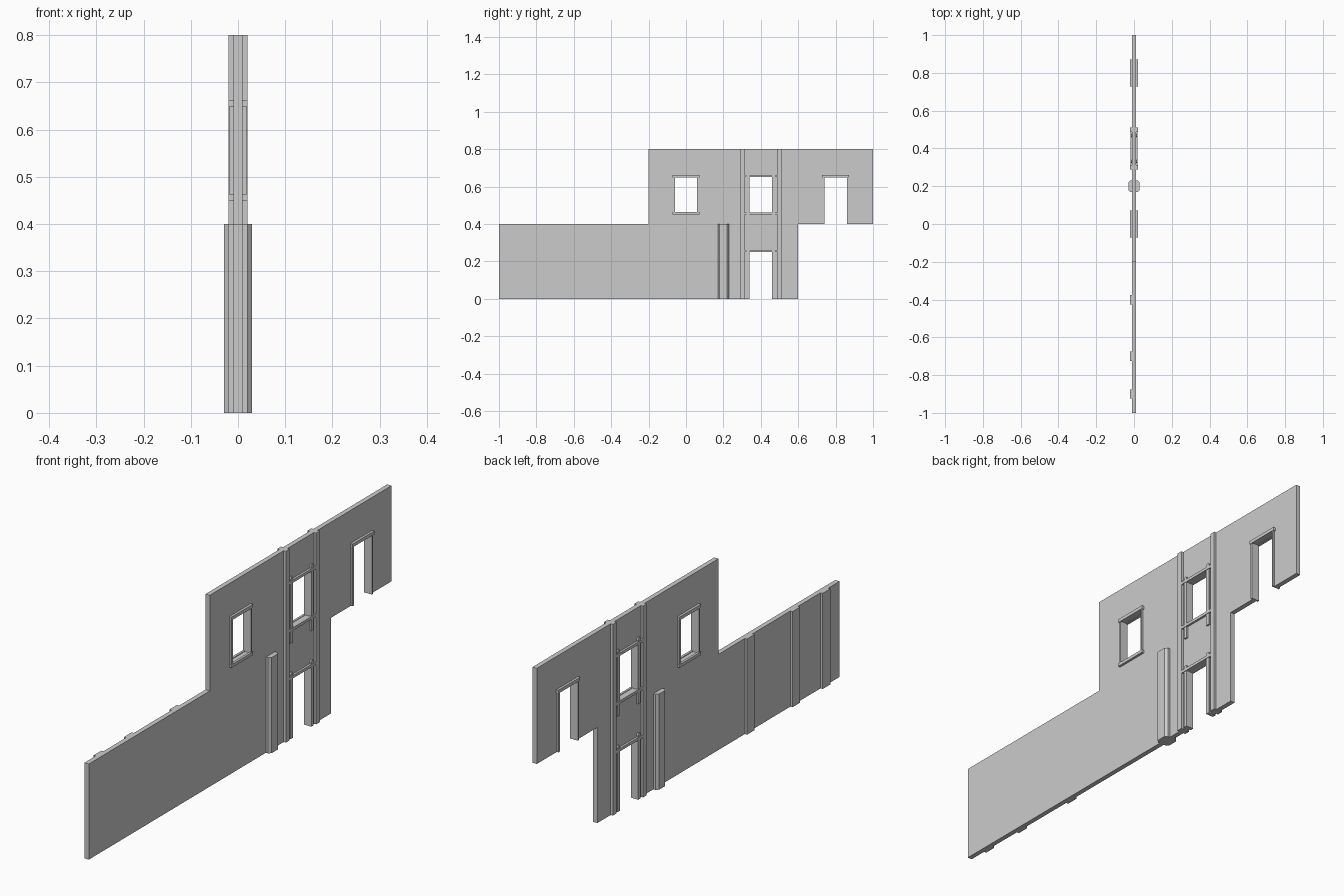
import bpy, bmesh
from mathutils import Vector

if "Cube" in bpy.data.objects:
    bpy.data.objects.remove(bpy.data.objects["Cube"])

T = 0.01  # half wall thickness


def finish(bm, name):
    bmesh.ops.recalc_face_normals(bm, faces=bm.faces[:])
    me = bpy.data.meshes.new(name)
    bm.to_mesh(me)
    bm.free()
    ob = bpy.data.objects.new(name, me)
    bpy.context.collection.objects.link(ob)
    return ob


def extrude_loops(name, loops, depth):
    """Fill closed loops (first outer, rest holes) and extrude along depth."""
    bm = bmesh.new()
    edges = []
    for loop in loops:
        vs = [bm.verts.new(p) for p in loop]
        edges += [bm.edges.new((vs[i - 1], vs[i])) for i in range(len(vs))]
    bmesh.ops.triangle_fill(bm, edges=edges, use_beauty=True)
    ext = bmesh.ops.extrude_face_region(bm, geom=bm.faces[:], use_keep_orig=True)
    moved = [g for g in ext["geom"] if isinstance(g, bmesh.types.BMVert)]
    bmesh.ops.translate(bm, verts=moved, vec=Vector(depth))
    return finish(bm, name)


def wall(name, y0, z0, door=None, window=None):
    y1, z1 = y0 + 0.4, z0 + 0.4
    outer = [(y0, z0)]
    if door:
        a, b, top = door
        outer += [(a, z0), (a, top), (b, top), (b, z0)]
    outer += [(y1, z0), (y1, z1), (y0, z1)]
    loops = [outer]
    if window:
        a, b, c, d = window
        loops.append([(a, c), (b, c), (b, d), (a, d)])
    loops = [[(-T, y, z) for y, z in lp] for lp in loops]
    return extrude_loops(name, loops, (2 * T, 0, 0))


def box(name, x0, x1, y0, y1, z0, z1):
    return extrude_loops(name, [[(x0, y0, z0), (x1, y0, z0), (x1, y1, z0), (x0, y1, z0)]],
                         (0, 0, z1 - z0))


def trim(name, half, y0, y1, z0, z1):
    """Matching trim pieces on both faces of the wall."""
    for label, s in (("left", -1), ("right", 1)):
        box(f"{name}_{label}", *sorted((s * T, s * half)), y0, y1, z0, z1)


# Wall panels
wall("lower_wall_a", -1.0, 0)
wall("lower_wall_b", -0.6, 0)
wall("lower_wall_c", -0.2, 0)
wall("lower_door_wall", 0.2, 0, door=(0.34, 0.46, 0.25))
wall("upper_window_wall", -0.2, 0.4, window=(-0.06, 0.06, 0.46, 0.65))
wall("upper_pilaster_wall", 0.2, 0.4, window=(0.34, 0.46, 0.46, 0.65))
wall("upper_door_wall", 0.6, 0.4, door=(0.74, 0.86, 0.65))

# Flat strips on the back of the plain lower walls
for i, y in enumerate((-0.9, -0.7, -0.4)):
    box(f"back_strip_{i}", -0.02, -T, y - 0.025, y + 0.025, 0, 0.4)

# Chamfered pillar
R, C = 0.03, 0.02
outline = [(R, -C), (R, C), (C, R), (-C, R), (-R, C), (-R, -C), (-C, -R), (C, -R)]
extrude_loops("pillar", [[(x, y + 0.2, 0) for x, y in outline]], (0, 0, 0.4))

# Plain window and plain door frames
for name, yc, z0 in (("window_frame", 0, 0.45), ("door_frame", 0.8, 0.4)):
    for s in (-1, 1):
        ya, yb = sorted((yc + s * 0.06, yc + s * 0.068))
        trim(f"{name}_jamb", 0.018, ya, yb, z0, 0.65)
    trim(f"{name}_lintel", 0.02, yc - 0.072, yc + 0.072, 0.648, 0.662)
trim("window_frame_sill", 0.02, -0.072, 0.072, 0.45, 0.463)

# Pilasters, jambs with rounded tops, and cross beams on both storeys
for floor, z0 in (("lower", 0), ("upper", 0.4)):
    head = z0 + 0.25
    for s in (-1, 1):
        p = 0.4 + s * 0.1
        trim(f"{floor}_pilaster", 0.02, p - 0.012, p + 0.012, z0, z0 + 0.4)
        j = 0.4 + s * 0.068
        w, t = 0.008, head + 0.026
        prof = [(-w, z0), (w, z0), (w, t - 0.006), (w * 0.5, t), (-w * 0.5, t), (-w, t - 0.006)]
        for side, x in (("left", -0.017), ("right", T)):
            extrude_loops(f"{floor}_jamb_{side}", [[(x, j + y, z) for y, z in prof]],
                          (0.007, 0, 0))
    trim(f"{floor}_beam", 0.019, 0.312, 0.488, head, head + 0.012)
trim("upper_sill_beam", 0.019, 0.312, 0.488, 0.45, 0.462)
